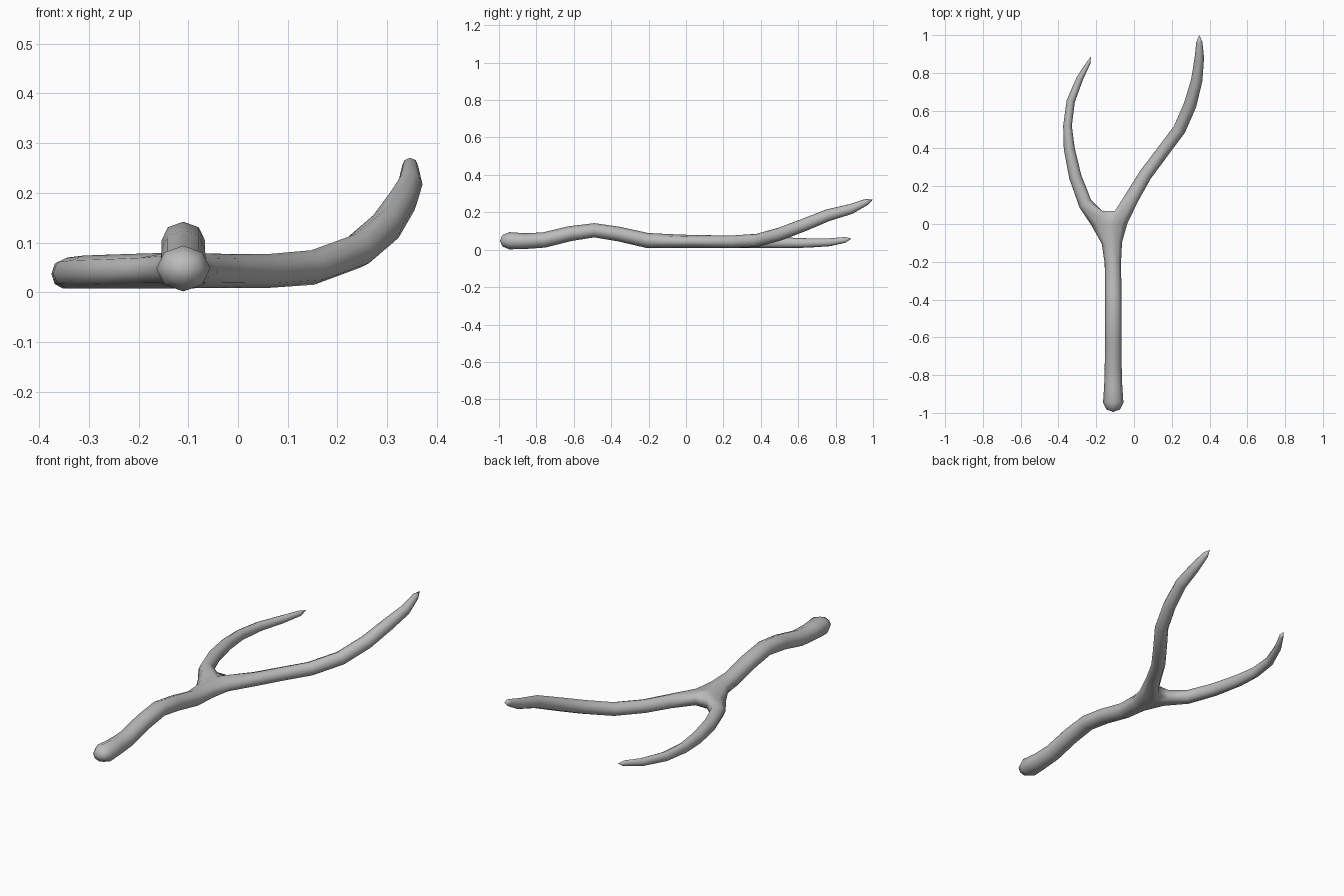
import bpy
import bmesh
import math
from mathutils import Vector

cube = bpy.data.objects.get("Cube")
if cube:
    bpy.data.objects.remove(cube)

SIDES = 8
UP = Vector((0, 0, 1))
bm = bmesh.new()


def ring(center, tangent, wide, tall):
    """Octagon across the tangent: vertex 0 on top, then round by the -x side."""
    t = tangent.normalized()
    side = UP.cross(t).normalized()
    up = t.cross(side)
    verts = []
    for k in range(SIDES):
        a = 2 * math.pi * k / SIDES
        verts.append(bm.verts.new(center + up * math.cos(a) * tall + side * math.sin(a) * wide))
    return verts


def bridge(a, b):
    for k in range(SIDES):
        n = (k + 1) % SIDES
        bm.faces.new((a[k], a[n], b[n], b[k]))


def cap(loop, point):
    tip = bm.verts.new(point)
    for k in range(SIDES):
        bm.faces.new((loop[k], loop[(k + 1) % SIDES], tip))


def sweep(path, before, after):
    """Rings along a path of (x, y, z, half width, half height)."""
    pts = [Vector(before)] + [Vector(p[:3]) for p in path] + [Vector(after)]
    rings = [ring(pts[i + 1], pts[i + 2] - pts[i], p[3], p[4]) for i, p in enumerate(path)]
    for a, b in zip(rings, rings[1:]):
        bridge(a, b)
    return rings


# Handle, from the blunt butt to the fork
handle = [
    (-0.11, -0.982, 0.048, 0.036, 0.030),
    (-0.11, -0.945, 0.048, 0.054, 0.046),
    (-0.11, -0.86, 0.046, 0.048, 0.042),
    (-0.11, -0.76, 0.052, 0.045, 0.041),
    (-0.11, -0.62, 0.086, 0.044, 0.040),
    (-0.11, -0.49, 0.104, 0.044, 0.038),
    (-0.11, -0.36, 0.084, 0.044, 0.039),
    (-0.112, -0.21, 0.050, 0.043, 0.040),
    (-0.117, -0.10, 0.046, 0.054, 0.038),
    (-0.13, 0.0, 0.044, 0.096, 0.036),
]
butt = (-0.11, -0.995, 0.048)
handle_rings = sweep(handle, butt, (-0.13, 0.1, 0.044))
cap(handle_rings[0], butt)
fork = handle_rings[-1]

# Crotch: two short columns of vertices with a web between them
heights = (0.066, 0.043, 0.018)
right_col = [bm.verts.new((-0.168, 0.068, z)) for z in heights]
left_col = [bm.verts.new((-0.102, 0.068, z)) for z in heights]
bm.faces.new((fork[0], right_col[0], left_col[0]))
for i in range(2):
    bm.faces.new((right_col[i], right_col[i + 1], left_col[i + 1], left_col[i]))
bm.faces.new((fork[4], left_col[2], right_col[2]))

# Short, flat prong on the -x side
right_prong = [
    (-0.258, 0.108, 0.042, 0.037, 0.034),
    (-0.311, 0.25, 0.041, 0.033, 0.033),
    (-0.343, 0.40, 0.039, 0.029, 0.031),
    (-0.352, 0.52, 0.037, 0.023, 0.029),
    (-0.335, 0.65, 0.036, 0.022, 0.025),
    (-0.287, 0.77, 0.040, 0.018, 0.021),
    (-0.241, 0.853, 0.053, 0.011, 0.015),
]
# Long prong on the +x side, rising to its tip
left_prong = [
    (-0.005, 0.15, 0.043, 0.038, 0.034),
    (0.06, 0.26, 0.043, 0.035, 0.034),
    (0.15, 0.38, 0.050, 0.034, 0.035),
    (0.24, 0.50, 0.083, 0.034, 0.035),
    (0.297, 0.63, 0.132, 0.034, 0.034),
    (0.332, 0.76, 0.185, 0.030, 0.032),
    (0.346, 0.88, 0.217, 0.025, 0.027),
    (0.346, 0.965, 0.255, 0.016, 0.017),
]
for path, base, tip in (
    (right_prong, fork[:5] + right_col[::-1], (-0.228, 0.885, 0.060)),
    (left_prong, [fork[0]] + left_col + fork[4:], (0.346, 1.0, 0.269)),
):
    rings = sweep(path, (-0.13, 0.0, 0.044), tip)
    bridge(base, rings[0])
    cap(rings[-1], tip)

bmesh.ops.recalc_face_normals(bm, faces=bm.faces)
for face in bm.faces:
    face.smooth = True

mesh = bpy.data.meshes.new("forked_branch")
bm.to_mesh(mesh)
bm.free()
branch = bpy.data.objects.new("forked_branch", mesh)
bpy.context.collection.objects.link(branch)

# Plain grey
grey = bpy.data.materials.new("plain_grey")
grey.use_nodes = True
colour = (0.5, 0.5, 0.5, 1)
grey.diffuse_color = colour
for node in grey.node_tree.nodes:
    if node.type == "BSDF_PRINCIPLED":
        node.inputs["Base Color"].default_value = colour
mesh.materials.append(grey)
